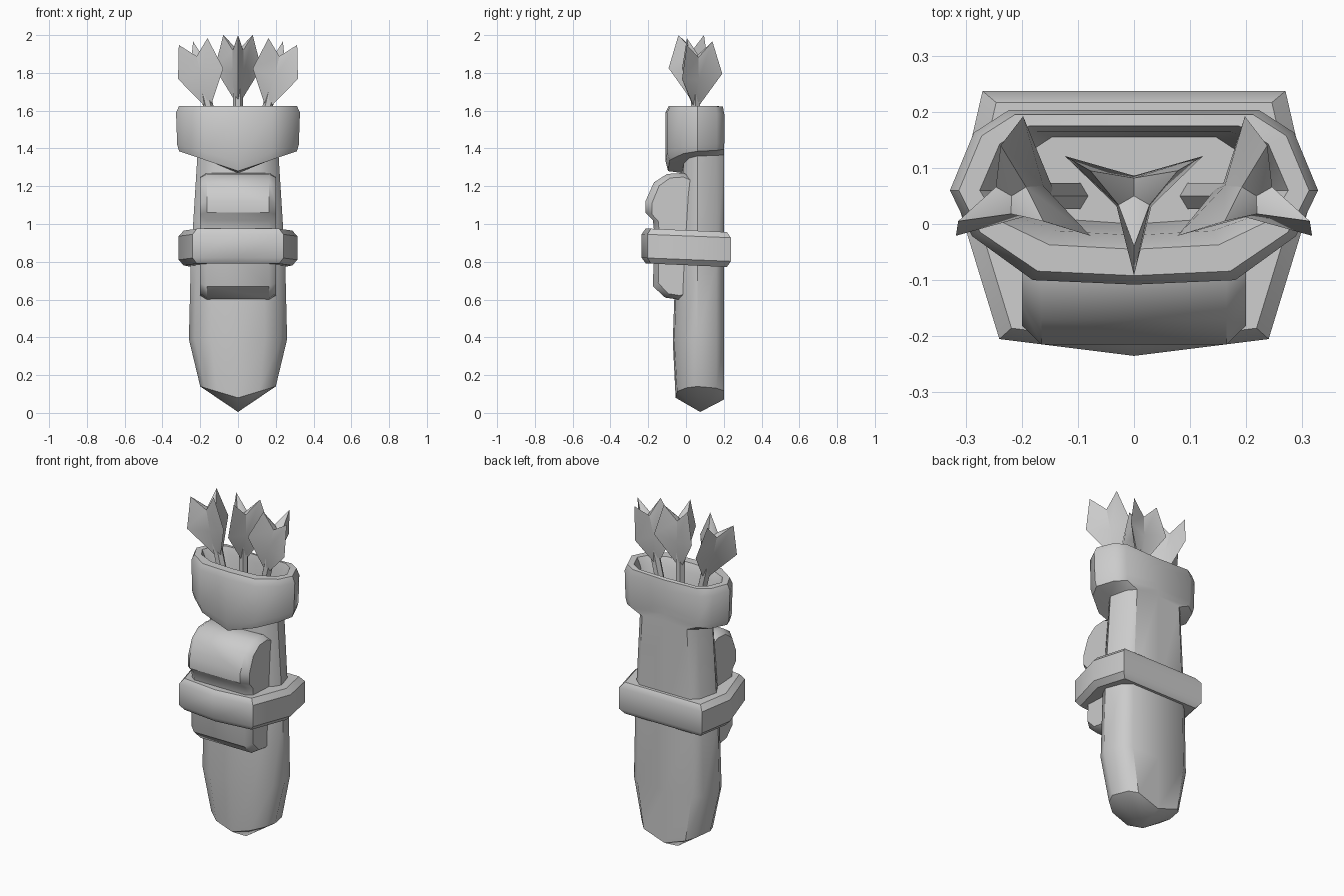
import bpy, bmesh, math
from mathutils import Matrix, Vector

if "Cube" in bpy.data.objects:
    bpy.data.objects.remove(bpy.data.objects["Cube"])


def finish(name, bm, angle=40):
    bmesh.ops.recalc_face_normals(bm, faces=bm.faces)
    me = bpy.data.meshes.new(name)
    bm.to_mesh(me)
    bm.free()
    ob = bpy.data.objects.new(name, me)
    bpy.context.collection.objects.link(ob)
    bpy.ops.object.select_all(action='DESELECT')
    ob.select_set(True)
    bpy.context.view_layer.objects.active = ob
    bpy.ops.object.shade_smooth_by_angle(angle=math.radians(angle))
    return ob


def loft(name, rings, start=None, end=None, matrix=None, angle=40):
    """Skin closed rings; ends close to a point, or with a flat cap."""
    bm = bmesh.new()
    rows = [[bm.verts.new(p) for p in r] for r in rings]
    n = len(rows[0])
    for a, b in zip(rows, rows[1:]):
        for i in range(n):
            j = (i + 1) % n
            bm.faces.new((a[i], a[j], b[j], b[i]))
    for row, tip in ((rows[0], start), (rows[-1], end)):
        if tip is None:
            bm.faces.new(row)
        else:
            t = bm.verts.new(tip)
            for i in range(n):
                bm.faces.new((row[i], row[(i + 1) % n], t))
    if matrix:
        bm.transform(matrix)
    return finish(name, bm, angle)


def section(w, yf, yb, zf, zs, zb):
    """Rounded-front, flat-back outline with separate front, side, back heights."""
    half = [(0, yf), (.55 * w, yf + .008), (.88 * w, yf * .45 + .027), (w, .06),
            (.87 * w, .06 + (yb - .06) * .72), (.68 * w, yb), (0, yb)]
    pts = half + [(-x, y) for x, y in reversed(half[1:-1])]
    out = []
    for x, y in pts:
        end = zf if y < .06 else zb
        out.append((x, y, end + (zs - end) * abs(x) / w))
    return out


# quiver body with flared collar and hollow mouth
loft("quiver_body", [
    section(.20, -.055, .20, .08, .14, .07),
    section(.26, -.07, .20, .38, .39, .38),
    section(.25, -.055, .20, .80, .80, .80),
    section(.215, -.02, .20, 1.27, 1.36, 1.38),
    section(.312, -.095, .20, 1.28, 1.385, 1.42),
    section(.322, -.108, .203, 1.33, 1.42, 1.46),
    section(.328, -.108, .203, 1.59, 1.59, 1.56),
    section(.312, -.092, .195, 1.625, 1.625, 1.615),
    section(.275, -.045, .175, 1.625, 1.625, 1.62),
    section(.255, -.02, .165, 1.58, 1.58, 1.58),
    section(.215, .0, .155, 1.42, 1.42, 1.42),
], start=(0, .075, .005))

# belt around the body
outline = [(0, -.235), (.24, -.205), (.315, .04), (.27, .237),
           (-.27, .237), (-.315, .04), (-.24, -.205)]


def belt_ring(s, z):
    return [(x * s, .01 + (y - .01) * s, z - .04 * (y + .2)) for x, y in outline]


loft("belt", [belt_ring(.91, .79), belt_ring(1, .82),
              belt_ring(1, .945), belt_ring(.91, .975)])

# pouch: side profile lofted across the width, ends drawn in
profile = [(-.015, 1.27), (-.10, 1.265), (-.17, 1.22), (-.215, 1.12), (-.215, 1.06),
           (-.175, 1.02), (-.168, .95), (-.175, .67), (-.11, .61), (-.04, .60),
           (.03, .62), (.03, 1.25)]


def pouch_ring(x, s):
    return [(x, .0 + y * s if y < 0 else y, .935 + (z - .935) * (1 - (1 - s) * .4))
            for y, z in profile]


loft("pouch", [pouch_ring(-.2, .84), pouch_ring(-.165, 1),
               pouch_ring(.165, 1), pouch_ring(.2, .84)])


# arrows: thin shaft plus three-finned fletching
def star(fin_r, fin_z, in_r, in_z):
    pts = []
    for k in range(6):
        a = -math.pi / 2 + k * math.pi / 3
        r, z = (fin_r, fin_z) if k % 2 == 0 else (in_r, in_z)
        pts.append((r * math.cos(a), r * math.sin(a), z))
    return pts


def arrow(name, base, tilt, turn):
    m = (Matrix.Translation(base) @ Matrix.Rotation(tilt, 4, 'Y')
         @ Matrix.Rotation(turn, 4, 'Z'))
    shaft = [[(.027 * math.cos(k * math.pi / 3), .027 * math.sin(k * math.pi / 3), z)
              for k in range(6)] for z in (-.25, .1)]
    loft(name + "_shaft", shaft, matrix=m)
    loft(name + "_fletching",
         [star(.025, 0, .022, .01), star(.142, .165, .036, .14), star(.09, .34, .032, .26)],
         end=(0, 0, .255), matrix=m, angle=30)


arrow("middle_arrow", Vector((0, .05, 1.66)), 0, 0)
for side, s in (("left", -1), ("right", 1)):
    arrow(side + "_arrow", Vector((s * .16, .05, 1.635)), s * .23, math.pi)
